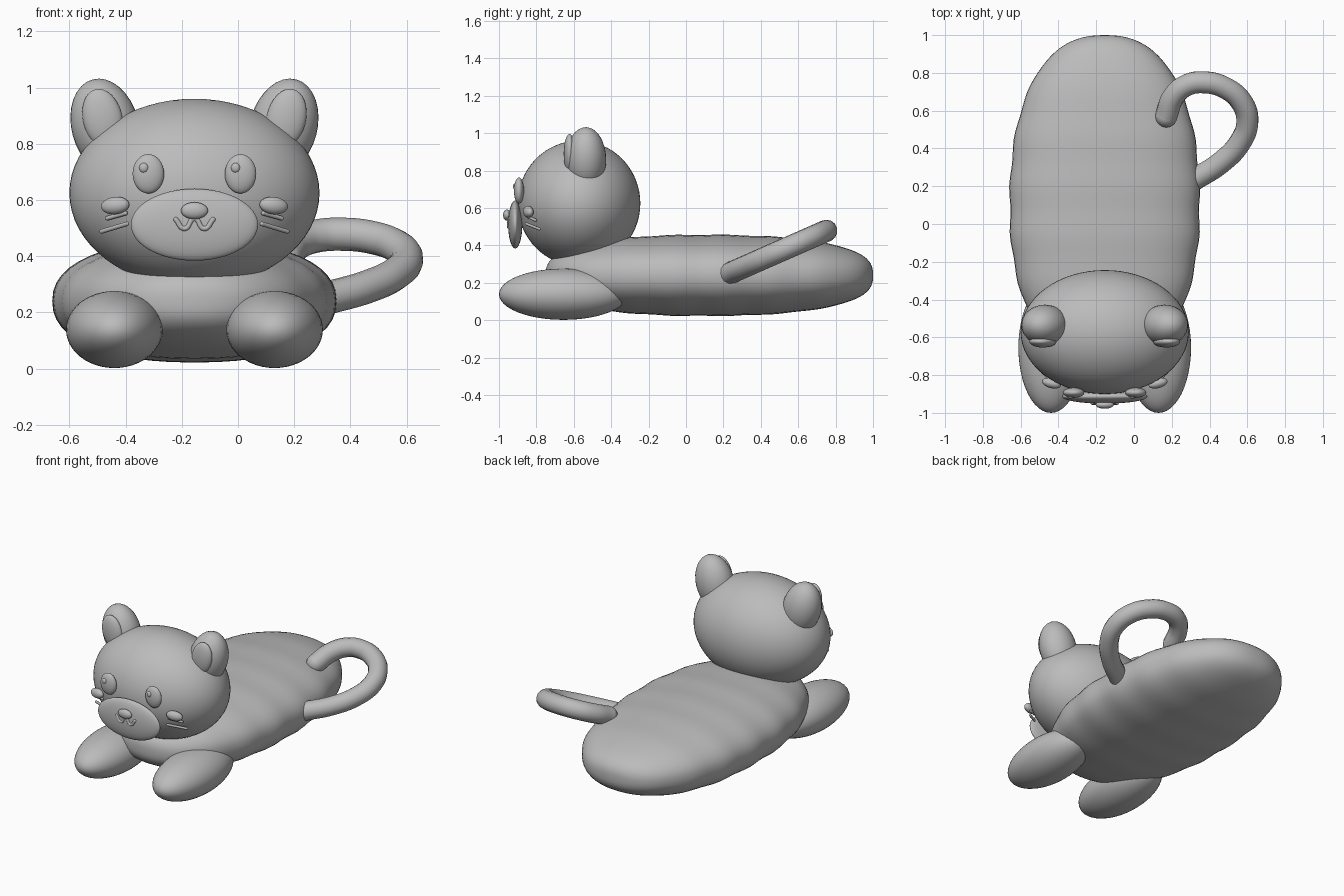
import bpy, bmesh
from math import sin, cos, pi, radians, copysign

if "Cube" in bpy.data.objects:
    bpy.data.objects.remove(bpy.data.objects["Cube"], do_unlink=True)

MID = -0.155  # the cat's own centre line

grey = bpy.data.materials.new("plain_grey")
grey.use_nodes = True
grey.diffuse_color = (0.5, 0.5, 0.5, 1)
grey.node_tree.nodes["Principled BSDF"].inputs["Base Color"].default_value = (0.5, 0.5, 0.5, 1)


def finish(obj, name):
    obj.name = obj.data.name = name
    obj.data.materials.clear()
    obj.data.materials.append(grey)
    for p in obj.data.polygons:
        p.use_smooth = True


def ellipsoid(name, centre, radii, rot=(0, 0, 0), detail=32):
    bpy.ops.mesh.primitive_uv_sphere_add(
        segments=detail, ring_count=detail // 2, location=centre,
        rotation=[radians(a) for a in rot])
    obj = bpy.context.object
    obj.scale = radii
    finish(obj, name)
    return obj


def tube(name, points, radius):
    """Round-ended tube along a smooth path."""
    curve = bpy.data.curves.new(name, "CURVE")
    curve.dimensions = "3D"
    curve.bevel_depth = radius
    curve.bevel_resolution = 5
    curve.resolution_u = 8
    spline = curve.splines.new("BEZIER")
    spline.bezier_points.add(len(points) - 1)
    for bp, co in zip(spline.bezier_points, points):
        bp.co = co
        bp.handle_left_type = bp.handle_right_type = "AUTO"
    obj = bpy.data.objects.new(name, curve)
    bpy.context.collection.objects.link(obj)
    bpy.ops.object.select_all(action="DESELECT")
    obj.select_set(True)
    bpy.context.view_layer.objects.active = obj
    bpy.ops.object.convert(target="MESH")
    obj = bpy.context.object
    finish(obj, name)
    for end, co in (("start", points[0]), ("end", points[-1])):
        ellipsoid(f"{name}_{end}", co, (radius,) * 3, detail=16)


# Body: long cushion lofted from squarish oval rings, with faint ribs
def body(rings=56, sides=48):
    bm = bmesh.new()
    loops = []
    for i in range(1, rings):
        a = -pi / 2 + pi * i / rings
        t = abs(sin(a))
        back = a > 0
        y = 0.1 + sin(a) * (0.9 if back else 0.85)
        taper = 1 - t ** 2.3
        rib = 1 + 0.009 * cos(2 * pi * (y - 0.2) / 0.26) * cos(a)
        w = 0.503 * taper ** (0.42 if back else 0.45) * rib
        h = 0.217 * taper ** 0.36 * rib
        ring = []
        for k in range(sides):
            b = 2 * pi * k / sides
            c, s = cos(b), sin(b)
            ring.append(bm.verts.new((MID + w * copysign(abs(c) ** 0.88, c), y,
                                      0.24 + h * copysign(abs(s) ** 0.88, s))))
        loops.append(ring)
    for r0, r1 in zip(loops, loops[1:]):
        for k in range(sides):
            n = (k + 1) % sides
            bm.faces.new((r0[k], r0[n], r1[n], r1[k]))
    for ring, y in ((loops[0], -0.75), (loops[-1], 1.0)):
        tip = bm.verts.new((MID, y, 0.24))
        for k in range(sides):
            bm.faces.new((ring[k], ring[(k + 1) % sides], tip))
    bmesh.ops.recalc_face_normals(bm, faces=bm.faces)
    mesh = bpy.data.meshes.new("body")
    bm.to_mesh(mesh)
    bm.free()
    obj = bpy.data.objects.new("body", mesh)
    bpy.context.collection.objects.link(obj)
    finish(obj, "body")


body()

# Head and face centre
ellipsoid("head", (MID, -0.572, 0.625), (0.445, 0.328, 0.335), detail=64)
ellipsoid("muzzle", (MID, -0.913, 0.512), (0.226, 0.038, 0.128), detail=48)
ellipsoid("nose", (MID, -0.957, 0.562), (0.048, 0.021, 0.03))
tube("mouth", [(MID + x, -0.948, z) for x, z in
               ((-0.066, 0.53), (-0.035, 0.498), (0, 0.533), (0.035, 0.498), (0.066, 0.53))], 0.009)

# Paired parts
for side, s in (("left", 1), ("right", -1)):
    def at(x, y, z):
        return (MID + s * x, y, z)

    ellipsoid(f"{side}_ear", at(0.317, -0.535, 0.86), (0.12, 0.108, 0.175), (0, s * 15, 0))
    ellipsoid(f"{side}_inner_ear", at(0.327, -0.622, 0.89), (0.07, 0.032, 0.107), (0, s * 13, 0))
    ellipsoid(f"{side}_eye", at(0.164, -0.893, 0.693), (0.056, 0.027, 0.07))
    ellipsoid(f"{side}_cheek", at(0.282, -0.843, 0.58), (0.052, 0.026, 0.031), (0, s * 6, s * 15))
    ellipsoid(f"{side}_paw", at(0.285, -0.655, 0.139), (0.172, 0.345, 0.137), detail=48)
    tube(f"{side}_upper_whisker", [at(0.245, -0.845, 0.553), at(0.31, -0.805, 0.535)], 0.008)
    tube(f"{side}_lower_whisker", [at(0.24, -0.853, 0.515), at(0.33, -0.785, 0.488)], 0.008)

# Eye highlights sit on the same side of both eyes
for side, x in (("left", -0.008), ("right", -0.335)):
    ellipsoid(f"{side}_eye_highlight", (x, -0.913, 0.714), (0.017, 0.012, 0.018), detail=16)

# Tail: hook lying in a sloping plane
path = [(0.17, 0.57), (0.21, 0.675), (0.28, 0.735), (0.37, 0.75), (0.48, 0.722),
        (0.57, 0.645), (0.6, 0.54), (0.56, 0.43), (0.46, 0.325), (0.32, 0.235)]
tube("tail", [(x, y, 0.245 + 0.44 * (y - 0.22)) for x, y in path], 0.059)
